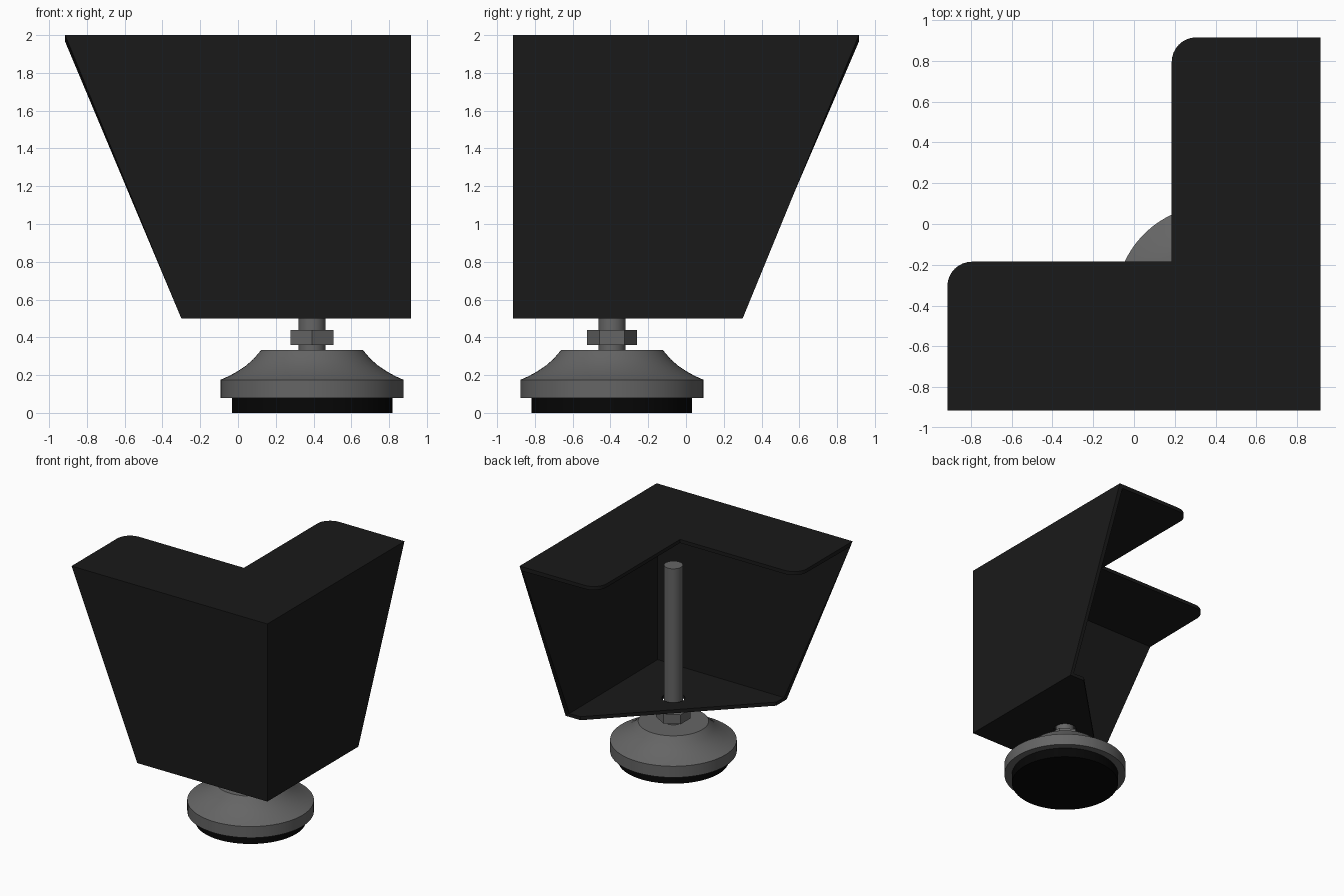
import bpy, bmesh
from math import sin, cos, pi, radians

if "Cube" in bpy.data.objects:
    bpy.data.objects.remove(bpy.data.objects["Cube"])

H = 0.915              # half width of the bracket
B = 0.30               # reach of the bottom plate
CX, CY = 0.392, -0.392  # foot axis


def material(name, v):
    m = bpy.data.materials.new(name)
    m.diffuse_color = (v, v, v, 1)
    m.use_nodes = True
    m.node_tree.nodes["Principled BSDF"].inputs["Base Color"].default_value = m.diffuse_color
    return m


paint = material("black_paint", 0.01)
rubber = material("black_rubber", 0.002)
steel = material("grey_steel", 0.13)


def add_object(name, bm, mat, smooth=False):
    me = bpy.data.meshes.new(name)
    bm.to_mesh(me)
    bm.free()
    ob = bpy.data.objects.new(name, me)
    bpy.context.collection.objects.link(ob)
    if mat:
        me.materials.append(mat)
    if smooth:
        bpy.ops.object.select_all(action='DESELECT')
        ob.select_set(True)
        bpy.context.view_layer.objects.active = ob
        bpy.ops.object.shade_smooth_by_angle(angle=radians(25))
    return ob


def lathe(name, profile, mat, n=64, turn=0.0, smooth=True):
    """Closed solid of revolution from (radius, z) points, listed bottom to top."""
    bm = bmesh.new()
    rings = [[bm.verts.new((CX + r * cos(turn + 2 * pi * i / n),
                            CY + r * sin(turn + 2 * pi * i / n), z))
              for i in range(n)] for r, z in profile]
    for a, b in zip(rings, rings[1:]):
        for i in range(n):
            j = (i + 1) % n
            bm.faces.new((a[i], a[j], b[j], b[i]))
    bm.faces.new(rings[0][::-1])
    bm.faces.new(rings[-1])
    return add_object(name, bm, mat, smooth)


def arc(cx, cy, r, a0, a1, n=8):
    return [(cx + r * cos(radians(a0 + (a1 - a0) * i / n)),
             cy + r * sin(radians(a0 + (a1 - a0) * i / n))) for i in range(n + 1)]


# Bent sheet bracket: L-shaped top, two tapered walls and a bottom plate
W, R = 0.185, 0.12
top_xy = ([(-H, -H), (H, -H), (H, H)] + arc(W + R, H - R, R, 90, 180)
          + [(W, -W)] + arc(-H + R, -W - R, R, 90, 180))
bottom_xy = [(-B, -H), (H, -H), (H, B), (0.775, B), (-B, -0.775)]
bm = bmesh.new()
top = [bm.verts.new((x, y, 2.0)) for x, y in top_xy]
bot = [bm.verts.new((x, y, 0.5)) for x, y in bottom_xy]
bm.faces.new(top)
bm.faces.new(bot[::-1])
for i in range(2):
    bm.faces.new((bot[i], bot[i + 1], top[i + 1], top[i]))
bracket = add_object("corner_bracket", bm, paint)
solid = bracket.modifiers.new("thickness", 'SOLIDIFY')
solid.thickness = 0.03
solid.offset = -1
solid.use_even_offset = True

# Clearance hole for the rod
cutter = lathe("rod_hole_cutter", [(0.088, 0.4), (0.088, 0.65)], None, 32)
cutter.hide_render = True
cutter.hide_viewport = True
hole = bracket.modifiers.new("rod_hole", 'BOOLEAN')
hole.operation = 'DIFFERENCE'
hole.solver = 'EXACT'
hole.object = cutter

# Levelling foot
lathe("threaded_rod", [(0.072, 0.32), (0.072, 1.65)], steel, 32)
lathe("hex_nut", [(0.1325, 0.36), (0.1325, 0.44)], steel, 6, pi / 2, False)
lathe("foot_base", [(0.485, 0.08), (0.485, 0.175), (0.44, 0.195), (0.395, 0.22),
                    (0.35, 0.25), (0.31, 0.285), (0.27, 0.332)], steel)
lathe("rubber_pad", [(0.425, 0.0), (0.425, 0.085)], rubber)
